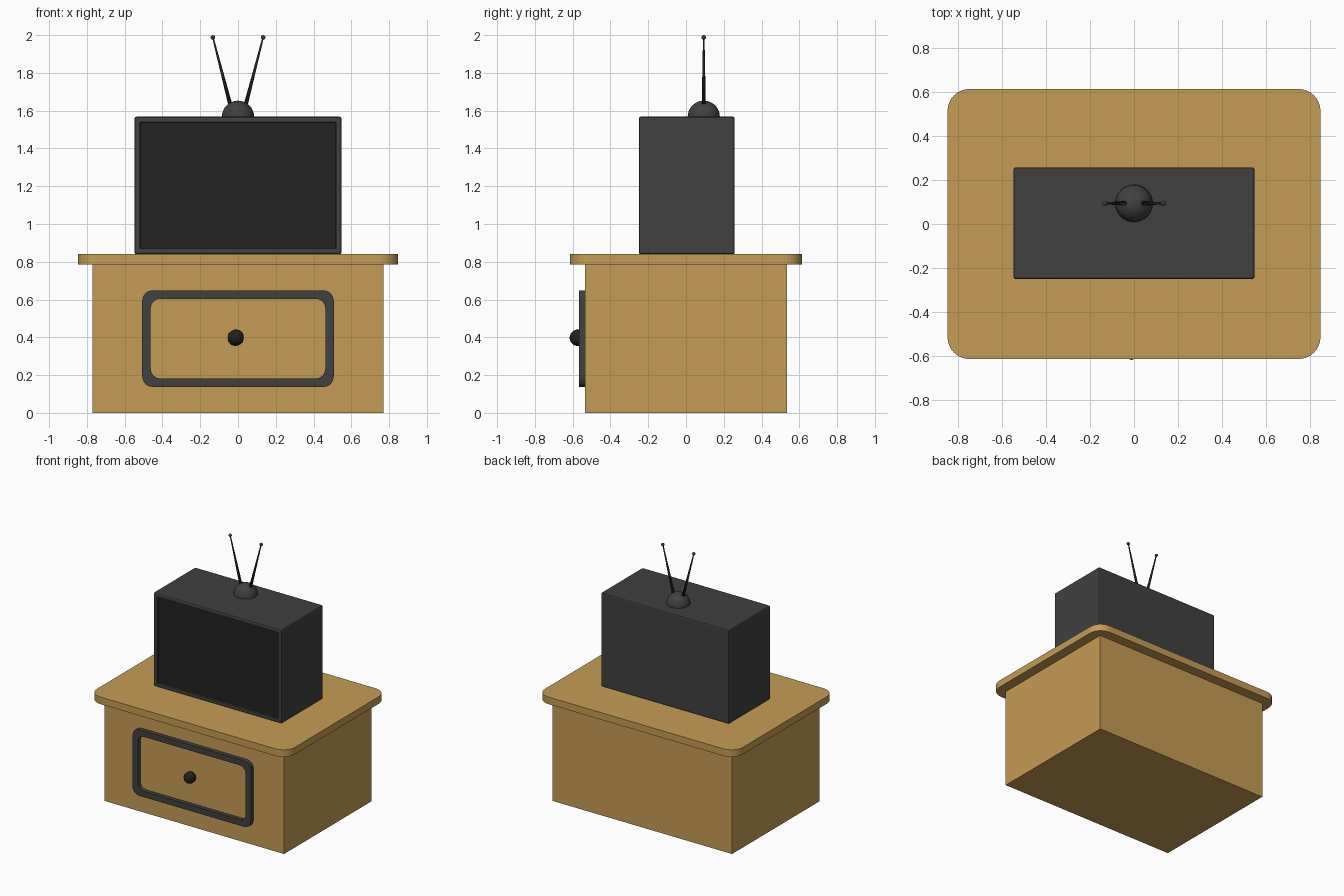
import bpy, bmesh, math
from mathutils import Vector, Matrix

if "Cube" in bpy.data.objects:
    bpy.data.objects.remove(bpy.data.objects["Cube"])


def material(name, rgb):
    m = bpy.data.materials.new(name)
    m.diffuse_color = (*rgb, 1)
    m.use_nodes = True
    m.node_tree.nodes["Principled BSDF"].inputs["Base Color"].default_value = m.diffuse_color
    return m


WOOD = material("wood", (0.56, 0.335, 0.092))
CASING = material("charcoal casing", (0.052, 0.052, 0.053))
BLACK = material("near black", (0.016, 0.016, 0.016))


def finish(bm, name, *mats, smooth=False):
    bmesh.ops.recalc_face_normals(bm, faces=bm.faces)
    me = bpy.data.meshes.new(name)
    bm.to_mesh(me)
    bm.free()
    for m in mats:
        me.materials.append(m)
    for p in me.polygons:
        p.use_smooth = smooth
    ob = bpy.data.objects.new(name, me)
    bpy.context.collection.objects.link(ob)
    return ob


def box_bm(lo, hi):
    lo, hi = Vector(lo), Vector(hi)
    bm = bmesh.new()
    bmesh.ops.create_cube(bm, size=1, matrix=Matrix.Translation((lo + hi) / 2) @ Matrix.Diagonal((*(hi - lo), 1)))
    return bm


def rounded_rect(w, h, r, n):
    """Outline of a rounded rectangle with half sizes w, h."""
    pts = []
    for k, (sx, sy) in enumerate(((1, 1), (-1, 1), (-1, -1), (1, -1))):
        for i in range(n + 1):
            a = math.pi / 2 * (k + i / n)
            pts.append((sx * (w - r) + r * math.cos(a), sy * (h - r) + r * math.sin(a)))
    return pts


def skin(bm, a, b):
    for i in range(len(a)):
        j = (i + 1) % len(a)
        bm.faces.new((a[i], a[j], b[j], b[i]))


# Cabinet body
finish(box_bm((-0.77, -0.535, 0), (0.77, 0.535, 0.785)), "cabinet_body", WOOD)

# Rounded table top
bm = bmesh.new()
outline = rounded_rect(0.848, 0.614, 0.10, 8)
low, high = [[bm.verts.new((x, y, z)) for x, y in outline] for z in (0.785, 0.84)]
skin(bm, low, high)
bm.faces.new(low)
bm.faces.new(high)
finish(bm, "cabinet_top", WOOD)

# Raised frame on the drawer front
bm = bmesh.new()
outer, inner = rounded_rect(0.507, 0.256, 0.055, 4), rounded_rect(0.462, 0.211, 0.05, 4)
rings = [[bm.verts.new((x, y, z + 0.393)) for x, z in loop]
         for loop, y in ((outer, -0.535), (outer, -0.567), (inner, -0.567), (inner, -0.535))]
for i in range(4):
    skin(bm, rings[i], rings[(i + 1) % 4])
finish(bm, "drawer_frame", CASING)

# Faceted drawer knob
bm = bmesh.new()
bmesh.ops.create_icosphere(bm, subdivisions=2, radius=0.045, matrix=Matrix.Translation((-0.012, -0.573, 0.398)))
finish(bm, "drawer_knob", BLACK)

# Television casing with softened edges and a recessed screen
bm = box_bm((-0.548, -0.25, 0.84), (0.548, 0.258, 1.568))
bmesh.ops.bevel(bm, geom=bm.edges[:], offset=0.01, segments=2, profile=0.5, affect='EDGES')
bm.normal_update()
front = max((f for f in bm.faces if f.normal.y < -0.99), key=lambda f: f.calc_area())
bmesh.ops.inset_region(bm, faces=[front], thickness=0.027)
wall = bmesh.ops.inset_region(bm, faces=[front], thickness=0.002, depth=-0.015)
front.material_index = 1
finish(bm, "television", CASING, BLACK)

# Antenna dome
bm = bmesh.new()
bmesh.ops.create_uvsphere(bm, u_segments=32, v_segments=16, radius=0.085, matrix=Matrix.Translation((0, 0.094, 1.568)))
bmesh.ops.bisect_plane(bm, geom=bm.verts[:] + bm.edges[:] + bm.faces[:], plane_co=(0, 0, 1.567),
                       plane_no=(0, 0, -1), clear_outer=True)
finish(bm, "antenna_dome", CASING, smooth=True)

# Two tapered antenna rods with ball tips
for side, label in ((-1, "left"), (1, "right")):
    a, b = Vector((side * 0.038, 0.094, 1.62)), Vector((side * 0.133, 0.094, 1.988))
    d = b - a
    turn = Matrix.Translation((a + b) / 2) @ d.to_track_quat('Z', 'Y').to_matrix().to_4x4()
    bm = bmesh.new()
    bmesh.ops.create_cone(bm, cap_ends=True, segments=12, radius1=0.011, radius2=0.004, depth=d.length, matrix=turn)
    finish(bm, label + "_antenna_rod", BLACK, smooth=True)
    bm = bmesh.new()
    bmesh.ops.create_uvsphere(bm, u_segments=12, v_segments=8, radius=0.012, matrix=Matrix.Translation(b))
    finish(bm, label + "_antenna_tip", CASING, smooth=True)
